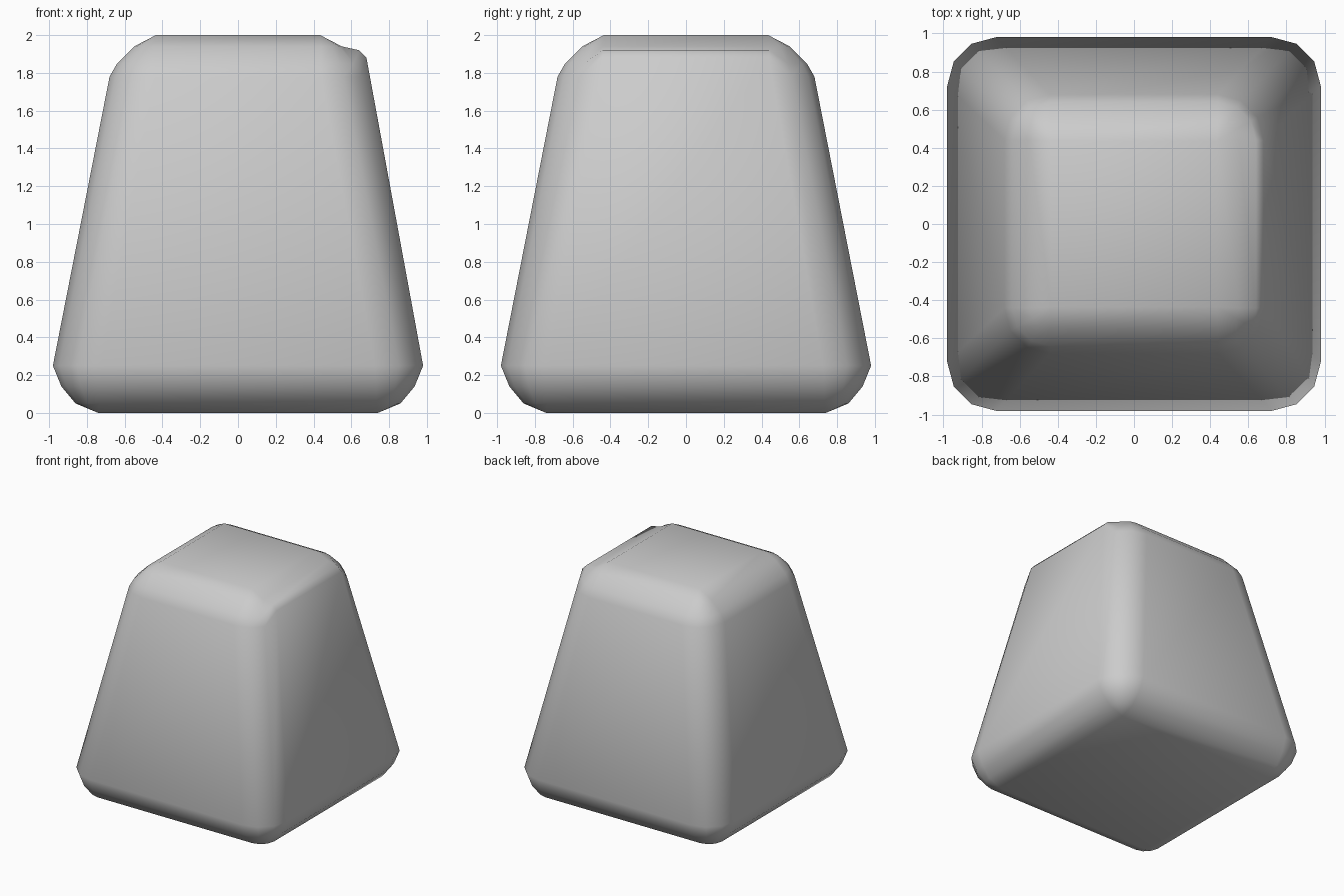
import bpy
import bmesh
from math import cos, sin, pi

cube = bpy.data.objects.get("Cube")
if cube:
    bpy.data.objects.remove(cube, do_unlink=True)

# One flat grey for the whole body
grey = bpy.data.materials.new("light_grey")
grey.use_nodes = True
colour = (0.6, 0.6, 0.6, 1)
grey.diffuse_color = colour
grey.node_tree.nodes["Principled BSDF"].inputs["Base Color"].default_value = colour

# Rings from base to top: straight half-length, corner radius, height
RINGS = [(0.74, 0, 0), (0.735, 0.125, 0.05), (0.73, 0.205, 0.14), (0.725, 0.255, 0.25),
         (0.44, 0.24, 1.78), (0.44, 0.2, 1.85), (0.44, 0.11, 1.94), (0.435, 0, 2)]
LIP_HEIGHT = {4: 1.88, 5: 1.92}  # raised lip along the left top edge
STEPS = 3


def ring_points(index):
    """Rounded square made of four corner arcs."""
    core, radius, z = RINGS[index]
    points = []
    for corner in range(4):
        middle = (corner + 0.5) * pi / 2
        cx = core if cos(middle) > 0 else -core
        cy = core if sin(middle) > 0 else -core
        for step in range(STEPS + 1):
            angle = (corner + step / STEPS) * pi / 2
            on_lip = abs(cos(angle) - 1) < 0.001
            height = LIP_HEIGHT.get(index, z) if on_lip else z
            # keep the lip on the sloping wall's plane
            points.append((cx + radius * cos(angle), cy + radius * sin(angle), height))
    return points


# Tapered block: skin the rings, then close base and top
bm = bmesh.new()
rings = [[bm.verts.new(p) for p in ring_points(i)] for i in range(len(RINGS))]
for lower, upper in zip(rings, rings[1:]):
    for i in range(len(lower)):
        j = (i + 1) % len(lower)
        bm.faces.new((lower[i], lower[j], upper[j], upper[i]))
bm.faces.new(rings[0][::-1])
bm.faces.new(rings[-1])
bmesh.ops.remove_doubles(bm, verts=bm.verts, dist=0.001)
bmesh.ops.recalc_face_normals(bm, faces=bm.faces)
for face in bm.faces:
    face.smooth = True

mesh = bpy.data.meshes.new("tapered_block")
bm.to_mesh(mesh)
bm.free()
mesh.materials.append(grey)
block = bpy.data.objects.new("tapered_block", mesh)
bpy.context.collection.objects.link(block)
